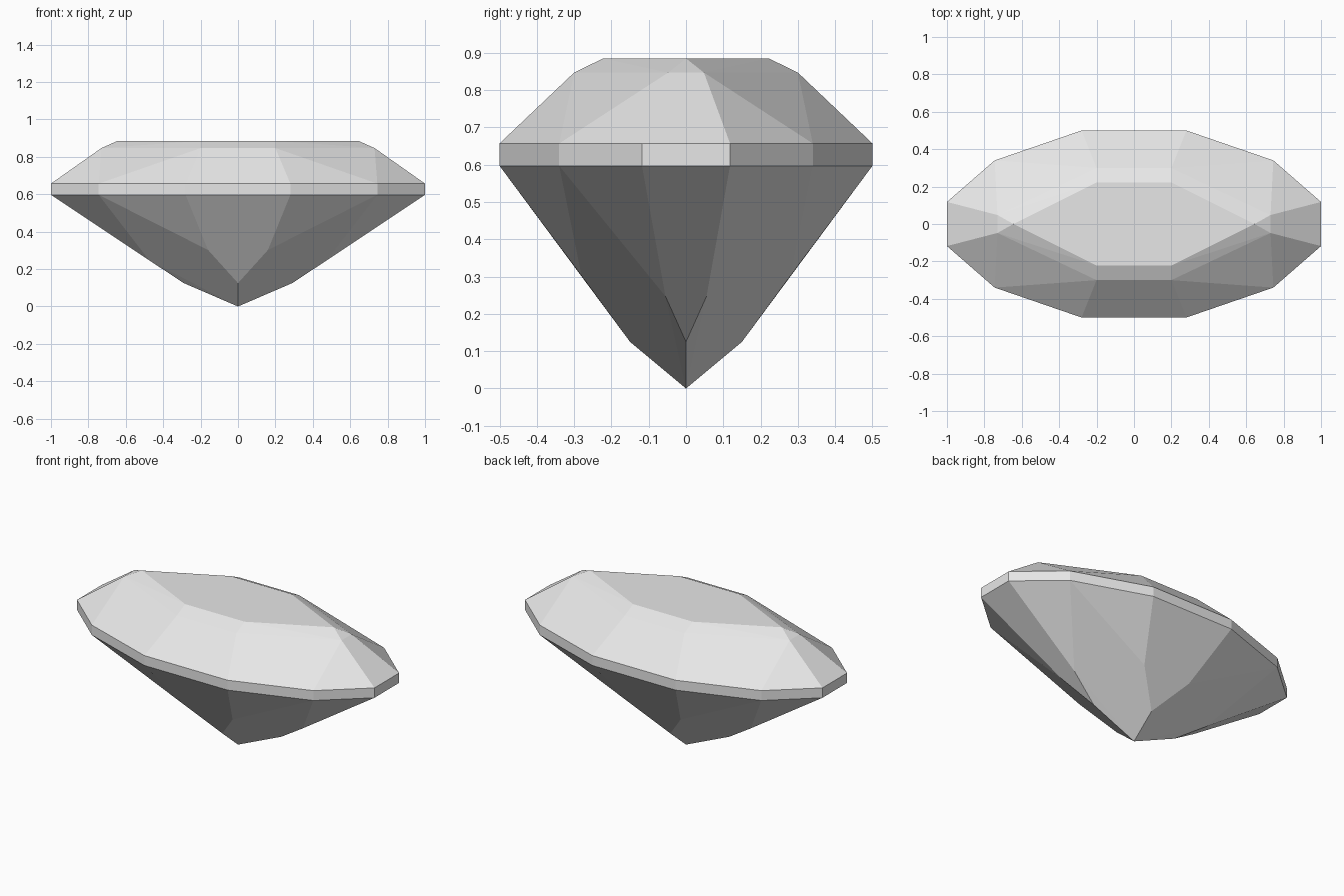
import bpy
import bmesh
import math

cube = bpy.data.objects.get("Cube")
if cube:
    bpy.data.objects.remove(cube, do_unlink=True)

# Single gem colour
stone = bpy.data.materials.new("pale_grey_stone")
stone.use_nodes = True
colour = (0.8, 0.8, 0.8, 1.0)
stone.diffuse_color = colour
stone.node_tree.nodes["Principled BSDF"].inputs["Base Color"].default_value = colour

GIRDLE_LOW, GIRDLE_HIGH = 0.597, 0.657
STEP_Z, TABLE_Z = 0.847, 0.885

# One quadrant of the twelve-sided outline
outline = [(0.28, 0.5), (0.745, 0.34), (1.0, 0.118)]


def ring(points, z):
    return [(x, y, z) for x, y in points]


def facet_part(name, quadrant, open_levels):
    """Wrap mirrored quadrant points in flat facets, leaving the joins open."""
    points = {(sx * x, sy * y, z) for x, y, z in quadrant
              for sx in (-1, 1) for sy in (-1, 1)}
    bm = bmesh.new()
    for point in sorted(points):
        bm.verts.new(point)
    bmesh.ops.remove_doubles(bm, verts=bm.verts[:], dist=0.0001)
    bmesh.ops.convex_hull(bm, input=bm.verts[:])
    joins = [f for f in bm.faces
             if any(all(abs(v.co.z - level) < 0.0001 for v in f.verts)
                    for level in open_levels)]
    bmesh.ops.delete(bm, geom=joins, context='FACES')
    # Merge nearly coplanar triangles into clean facets
    bmesh.ops.dissolve_limit(bm, angle_limit=math.radians(1.5),
                             verts=bm.verts[:], edges=bm.edges[:])
    bmesh.ops.recalc_face_normals(bm, faces=bm.faces[:])
    mesh = bpy.data.meshes.new(name)
    bm.to_mesh(mesh)
    bm.free()
    mesh.materials.append(stone)
    obj = bpy.data.objects.new(name, mesh)
    bpy.context.collection.objects.link(obj)
    return obj


# Crown: outline, sloping step, six-sided table
crown = facet_part(
    "crown",
    ring(outline, GIRDLE_HIGH)
    + ring([(0.2, 0.3), (0.73, 0.048)], STEP_Z)
    + ring([(0.2, 0.222), (0.645, 0.0)], TABLE_Z),
    [GIRDLE_HIGH])

# Girdle: upright band
girdle = facet_part(
    "girdle",
    ring(outline, GIRDLE_LOW) + ring(outline, GIRDLE_HIGH),
    [GIRDLE_LOW, GIRDLE_HIGH])

# Pavilion: four large facets meeting at the point, with side and end facets
pavilion = facet_part(
    "pavilion",
    ring(outline, GIRDLE_LOW)
    + [(0.16, 0.28, 0.302), (0.475, 0.055, 0.247),
       (0.0, 0.15, 0.125), (0.29, 0.0, 0.125), (0.0, 0.0, 0.0)],
    [GIRDLE_LOW])

# The three parts share one transform parent
for part in (girdle, pavilion):
    part.parent = crown
